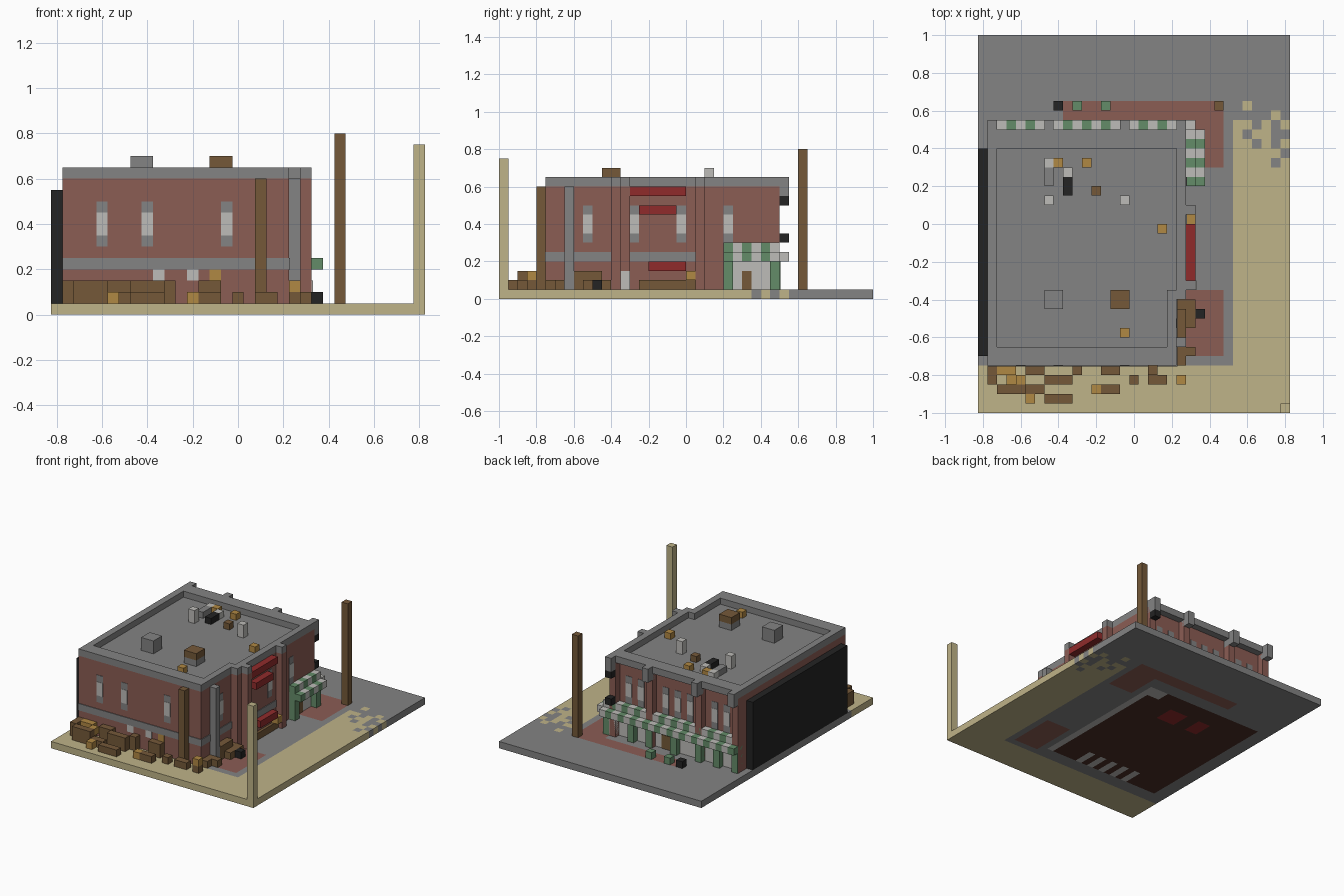
import bpy, bmesh

cube = bpy.data.objects.get("Cube")
if cube:
    bpy.data.objects.remove(cube)

U = 0.05                      # size of one block
NX, NY = 33, 40               # plot size in blocks


def srgb(h):
    out = []
    for n in (0, 2, 4):
        c = int(h[n:n + 2], 16) / 255
        out.append(c / 12.92 if c < 0.04 else ((c + 0.055) / 1.055) ** 2.4)
    return (*out, 1.0)


MATS = {}
for label, code in dict(sand="bfb388", grey="838383", brick="8b5d54", brown="755939",
                        orange="b08843", black="232323", green="648c69", red="902b2b",
                        light="bdbcb8", dark="4a2e26").items():
    m = bpy.data.materials.new(label)
    m.use_nodes = True
    m.diffuse_color = srgb(code)
    m.node_tree.nodes["Principled BSDF"].inputs["Base Color"].default_value = srgb(code)
    MATS[label] = m


def finish(bm, name, mats):
    me = bpy.data.meshes.new(name)
    bm.to_mesh(me)
    bm.free()
    for m in mats:
        me.materials.append(MATS[m])
    ob = bpy.data.objects.new(name, me)
    bpy.context.collection.objects.link(ob)
    return ob


def box(name, mat, i0, i1, j0, j1, k0, k1):
    """Block from grid corner to grid corner."""
    bm = bmesh.new()
    bmesh.ops.create_cube(bm, size=1)
    lo, hi = (i0 - NX / 2, j0 - NY / 2, k0), (i1 - NX / 2, j1 - NY / 2, k1)
    for v in bm.verts:
        v.co = [(hi[a] if v.co[a] > 0 else lo[a]) * U for a in range(3)]
    return finish(bm, name, [mat])


def unit(name, mat, i, j, k, h=1):
    return box(name, mat, i, i + 1, j, j + 1, k, k + h)


# Ground slab coloured cell by cell
EDGE = ["TTTTgT", "TTTTTg", "TTgTgT", "TgTTgg", "TTgTgT", "ggggTg", "gTgggg"]


def ground_colour(i, j):
    if 2 <= i < 21 and 7 <= j < 29:
        if j < 10 and 7 <= i < 17:
            return "light" if i % 2 else "dark"
        if i == 20 or (i > 17 and j > 26):
            return "light"
        if 23 <= j < 26 and (8 <= i < 10 or 12 <= i < 15):
            return "red"
        return "dark"
    if 7 > i > 0 and 31 > j > 29:
        return "grey"
    if (9 <= i < 26 and 31 <= j < 33) or (22 <= i < 26 and (26 <= j < 33 or 6 <= j < 13)):
        return "brick"
    if i >= 27 and 26 <= j < 33:
        return "sand" if EDGE[j - 26][i - 27] == "T" else "grey"
    if j < 5 or (i >= 27 and j < 26):
        return "sand"
    return "grey"


names = list(MATS)
bm = bmesh.new()
vs = [[bm.verts.new(((i - NX / 2) * U, (j - NY / 2) * U, 0)) for j in range(NY + 1)]
      for i in range(NX + 1)]
for i in range(NX):
    for j in range(NY):
        f = bm.faces.new((vs[i][j], vs[i][j + 1], vs[i + 1][j + 1], vs[i + 1][j]))
        f.material_index = names.index(ground_colour(i, j))
top = bmesh.ops.extrude_face_region(bm, geom=bm.faces[:], use_keep_orig=True)
for v in top["geom"]:
    if isinstance(v, bmesh.types.BMVert):
        v.co.z = U
bmesh.ops.recalc_face_normals(bm, faces=bm.faces[:])
for f in bm.faces:
    c = f.calc_center_median()
    i = min(max(int(c.x / U + NX / 2 - f.normal.x * 0.5), 0), NX - 1)
    j = min(max(int(c.y / U + NY / 2 - f.normal.y * 0.5), 0), NY - 1)
    f.material_index = names.index(ground_colour(i, j))
finish(bm, "ground", names)

# Building walls, roof deck and parapet
box("front_wing", "brick", 1, 21, 5, 13, 1, 12)
box("rear_wing", "brick", 1, 22, 13, 29, 1, 12)
box("roof_deck_front", "grey", 2, 20, 7, 13, 12, 12.1)
box("roof_deck_rear", "grey", 2, 21, 13, 28, 12, 12.1)
box("parapet_front", "grey", 1, 21, 5, 7, 12, 13)
box("parapet_back", "grey", 1, 22, 28, 30, 12, 13)
box("parapet_left", "grey", 1, 2, 7, 28, 12, 13)
box("parapet_right_front", "grey", 20, 21, 7, 13, 12, 13)
box("parapet_right_rear", "grey", 21, 22, 13, 28, 12, 13)

# Stone belt course
box("belt_front", "grey", 1, 21.1, 4.9, 5, 4, 5)
box("belt_right_front", "grey", 21, 21.1, 5, 13, 4, 5)
box("belt_right_rear", "grey", 22, 22.1, 14, 21, 4, 5)

# Piers with caps on the right and back sides
for i, j in ((21, 12), (22, 13), (22, 21)):
    unit("side_pier", "brick", i, j, 1, 11)
    unit("side_pier_cap", "grey", i, j, 12)
PIERS = (1, 7, 15, 21)
for i in PIERS:
    unit("back_pier", "brick", i, 29, 1, 11)
    box("back_pier_cap", "grey", i, i + 1, 29, 31, 11, 13)


# Tall windows: a stone frame with a pale pane on one wall
def window(axis, wall, a, out):
    for part, mat, lo, hi, t in (("window_frame", "grey", 6, 10, .06),
                                 ("window_pane", "light", 7, 9, .1)):
        w = sorted((wall, wall + out * t))
        span = (a, a + 1, *w) if axis == "x" else (*w, a, a + 1)
        box(part, mat, *span, lo, hi)


for i in (4, 8, 15):
    window("x", 5, i, -1)
for i in (3, 5, 9, 11, 13, 17, 19):
    window("x", 29, i, 1)
window("y", 21, 9, 1)
for j in (14, 19, 24):
    window("y", 22, j, 1)
for i, mat in ((9, "light"), (12, "light"), (14, "orange")):
    box("low_window", mat, i, i + 1, 4.9, 5, 3, 4)

# Shopfront with striped awning around the back corner
box("shopfront_back", "light", 2, 21, 29, 29.2, 1, 5)
box("shopfront_side", "light", 22, 22.1, 24, 30, 1, 5)
box("corner_fill", "light", 21, 22, 29, 30, 1, 5)
box("side_door", "brown", 22, 22.2, 26, 27, 1, 3)
box("back_door", "brown", 12, 14, 29, 29.3, 1, 3)
for a, b in zip(PIERS, PIERS[1:]):
    for i in range(a + 1, b + 1):
        mat = "light" if (i - a) % 2 else "green"
        unit("awning_back_lower", mat, i, 30, 4)
        unit("awning_back_upper", mat, i, 29, 5)
unit("awning_back_end", "green", 1, 30, 4)
for j in range(24, 31):
    mat = "light" if j % 2 else "green"
    if j < 30:
        unit("awning_side_upper", mat, 22, j, 5)
    unit("awning_side_lower", "light" if j == 30 else mat, 23 if j < 30 else 22, j, 4)
for i in (1, 4, 7, 11, 15, 18):
    box("awning_post_back", "green", i, i + 1, 29, 30.1, 1, 5)
for j in (24, 29):
    unit("awning_post_side", "green", 22, j, 1, 4)

# Red signs and entrance canopy on the right side
box("sign_top", "red", 22, 23, 14, 20, 11, 12)
box("sign_middle", "red", 22, 23, 15, 19, 9, 10)
box("entrance_canopy", "red", 22, 23, 16, 20, 3, 4)
box("entrance_step", "brown", 22, 22.4, 15, 21, 1, 2)
box("entrance_notice", "light", 23, 23.1, 13, 14, 1, 3)
unit("entrance_crate", "orange", 22, 20, 2)

# Black side wall and corner lamps
box("side_wall_panel", "black", 0, 1, 6, 28, 1, 11)
for k in (6, 10):
    unit("corner_lamp", "black", 21, 30, k)

# Free-standing posts
unit("corner_post", "sand", 32, 0, 1, 14)
unit("street_post", "brown", 25, 32, 1, 15)
unit("front_post", "brown", 18, 4, 1, 11)
unit("drain_pipe", "grey", 21, 7, 1, 11)

# Roof boxes and clutter
for i, mat in ((7, "grey"), (14, "brown")):
    box("roof_box", "grey", i, i + 2, 11, 13, 12, 13)
    box("roof_box_lid", mat, i, i + 2, 11, 13, 13, 14)
for mat, i, j, h in (("orange", 8, 26, 1), ("orange", 11, 26, 1), ("brown", 12, 23, 1),
                     ("orange", 19, 19, 1), ("orange", 15, 8, 1), ("light", 15, 22, 2),
                     ("light", 7, 22, 2), ("light", 7, 26, 1), ("grey", 7, 25, 1),
                     ("grey", 7, 24, 1), ("black", 9, 23, 1), ("black", 9, 24, 1),
                     ("light", 9, 25, 1)):
    unit("roof_clutter", mat, i, j, 12, h)

# Crates piled along the front: start, end, row, top
for i0, i1, j, t in ((1, 2, 4, 3), (2, 4, 4, 2), (5, 7, 4, 3), (10, 11, 4, 3), (13, 15, 4, 3),
                     (1, 2, 3, 3), (7, 10, 3, 3), (16, 17, 3, 2), (18, 20, 3, 2), (2, 5, 2, 3),
                     (5, 7, 2, 2), (13, 15, 2, 2), (7, 10, 1, 2)):
    box("front_crate", "brown", i0, i1, j, j + 1, 1, t)
for i, j, k in ((2, 4, 2), (3, 4, 2), (3, 3, 1), (4, 3, 2), (5, 1, 1), (12, 2, 1), (21, 3, 2)):
    unit("small_crate", "orange", i, j, k)
unit("small_crate_base", "brown", 21, 3, 1)

# Crates along the right side and loose blocks on the paving
box("side_crates_long", "brown", 21, 22, 5, 12, 1, 2)
box("side_crates_outer", "brown", 22, 23, 9, 12, 1, 2)
box("side_crates_tall", "brown", 21, 22, 8, 11, 2, 3)
unit("side_crate_front", "brown", 22, 6, 1)
unit("side_bin", "black", 23, 10, 1)
for mat, i in (("black", 8), ("green", 10), ("green", 13)):
    unit("paving_block", mat, i, 32, 1)
